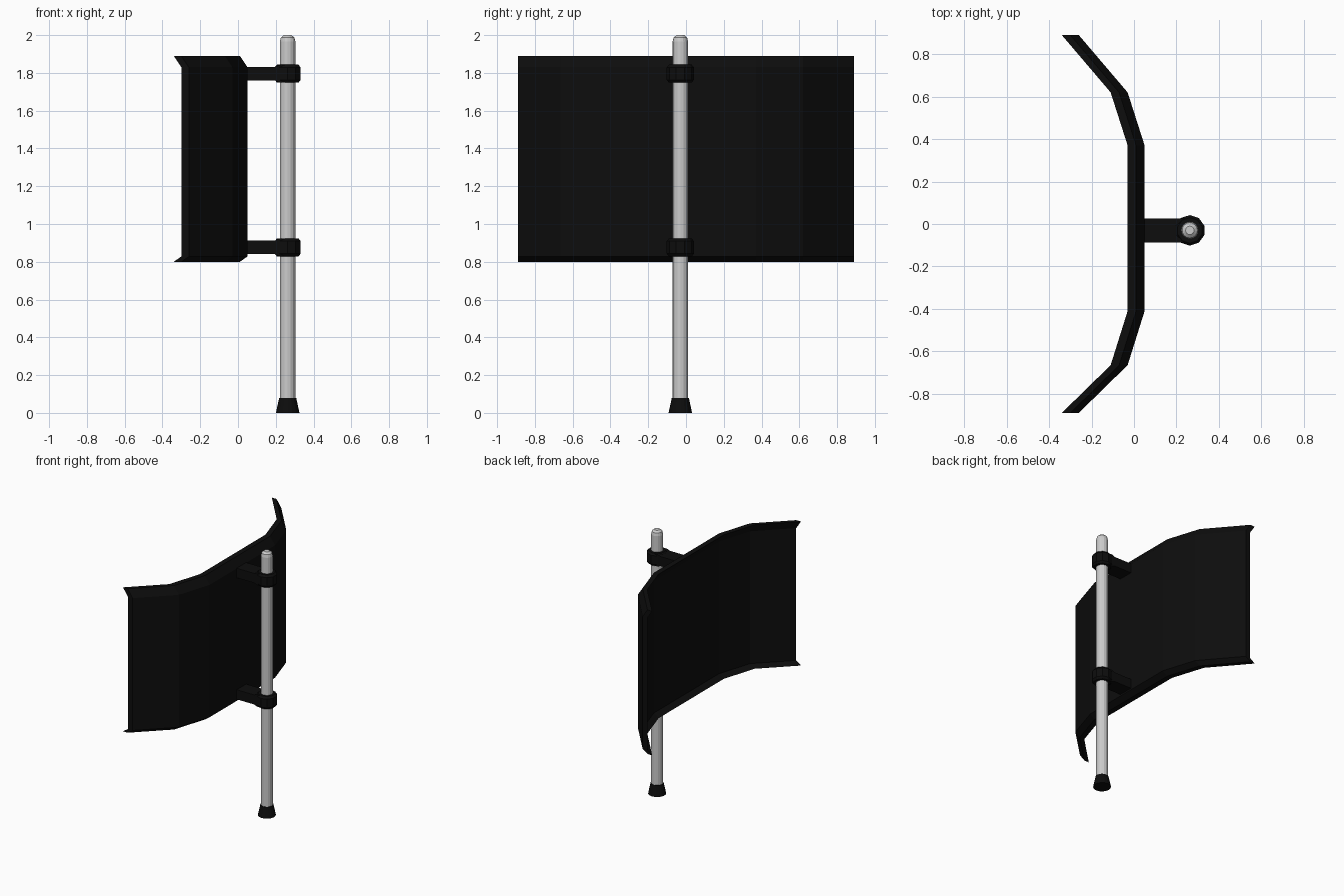
import bpy, bmesh, math

if "Cube" in bpy.data.objects:
    bpy.data.objects.remove(bpy.data.objects["Cube"])

PX, PY = 0.263, -0.03  # pole axis

black = bpy.data.materials.new("black")
black.diffuse_color = (0.004, 0.004, 0.004, 1)
black.use_nodes = True
black.node_tree.nodes["Principled BSDF"].inputs["Base Color"].default_value = black.diffuse_color


def make(name, bm, mat=None):
    bmesh.ops.recalc_face_normals(bm, faces=bm.faces[:])
    me = bpy.data.meshes.new(name)
    bm.to_mesh(me)
    bm.free()
    ob = bpy.data.objects.new(name, me)
    bpy.context.collection.objects.link(ob)
    if mat:
        me.materials.append(mat)
    return ob


def skin(name, rings, mat=None):
    """Join equal-length closed rings into a capped solid."""
    bm = bmesh.new()
    vs = [[bm.verts.new(p) for p in r] for r in rings]
    n = len(vs[0])
    for a, b in zip(vs, vs[1:]):
        for i in range(n):
            j = (i + 1) % n
            bm.faces.new((a[i], a[j], b[j], b[i]))
    bm.faces.new(vs[0])
    bm.faces.new(vs[-1])
    return make(name, bm, mat)


def lathe(name, profile, sides, mat=None, turn=0.0):
    """Turn (radius, z) points around the pole axis."""
    ang = [turn + 2 * math.pi * i / sides for i in range(sides)]
    return skin(name, [[(PX + r * math.cos(a), PY + r * math.sin(a), z) for a in ang]
                       for r, z in profile], mat)


# Curved panel: thin sheet with lips leaning back along top and bottom
section = [(0.01, 0.80), (0.05, 0.828), (0.05, 1.83), (0.01, 1.89),
           (-0.03, 1.89), (0.01, 1.83), (0.01, 0.828), (-0.03, 0.80)]
path = [(-0.31, -0.89), (-0.08, -0.665), (0, -0.41),
        (0, 0.37), (-0.08, 0.62), (-0.31, 0.89)]
skin("panel", [[(dx + x, y, z) for x, z in section] for dx, y in path], black)

# Pole with rounded top, and rubber foot
lathe("pole", [(0.041, 0.02), (0.041, 1.965), (0.036, 1.987), (0.02, 2.0)], 16)
lathe("foot", [(0.062, 0), (0.058, 0.02), (0.045, 0.08)], 16, black)

# Two clamps: collar around the pole and an arm to the panel
for label, zc in (("upper", 1.796), ("lower", 0.876)):
    h = 0.048
    lathe(label + "_collar", [(0.06, zc - h), (0.072, zc - 0.033),
                              (0.072, zc + 0.033), (0.06, zc + h)],
          10, black, math.pi / 10)
    skin(label + "_arm",
         [[(x, PY + sy * 0.057, zc + sz * hz) for sy, sz in
           ((-1, -1), (1, -1), (1, 1), (-1, 1))]
          for x, hz in ((0.03, 0.036), (0.195, 0.036), (0.22, 0.046), (0.255, 0.046))],
         black)
